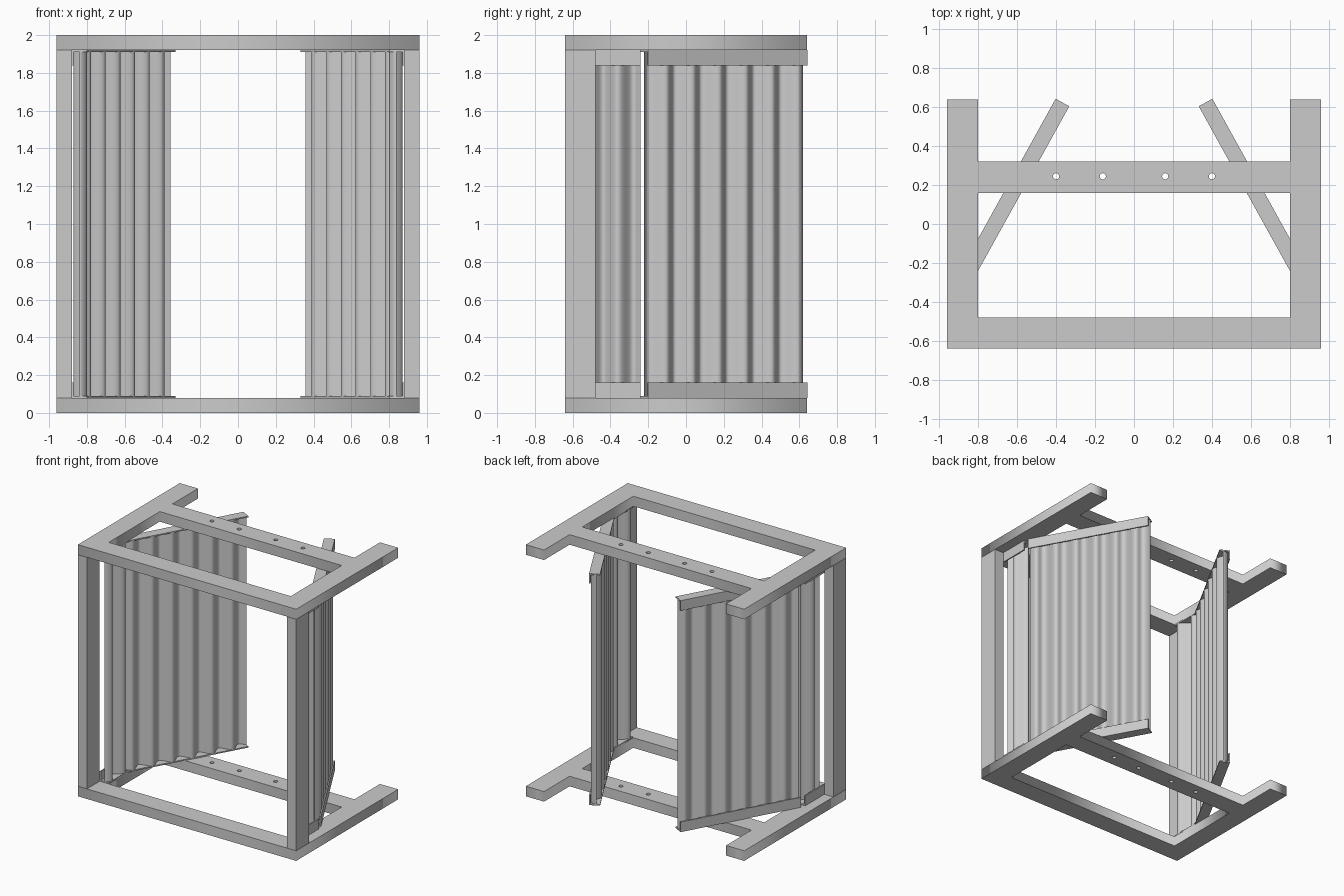
import bpy, bmesh
from math import sin, cos, pi, radians, hypot
from mathutils import Matrix

if "Cube" in bpy.data.objects:
    bpy.data.objects.remove(bpy.data.objects["Cube"])

WAVE, AMP, MID, THICK = 0.16, 0.033, 0.036, 0.006   # corrugation settings
PLATE = 0.01                                       # angle bar thickness
Z0, Z1 = 0.08, 1.92


def finish(name, bm, matrix=Matrix.Identity(4), smooth=False):
    bm.transform(matrix)
    bmesh.ops.recalc_face_normals(bm, faces=bm.faces)
    mesh = bpy.data.meshes.new(name)
    bm.to_mesh(mesh)
    bm.free()
    ob = bpy.data.objects.new(name, mesh)
    bpy.context.collection.objects.link(ob)
    if smooth:
        bpy.ops.object.select_all(action='DESELECT')
        ob.select_set(True)
        bpy.context.view_layer.objects.active = ob
        bpy.ops.object.shade_smooth_by_angle(angle=radians(40))
    return ob


def prism(name, outline, y0, y1, matrix):
    """Extrude an (x, z) outline along y."""
    bm = bmesh.new()
    face = bm.faces.new([bm.verts.new((x, y0, z)) for x, z in outline])
    ext = bmesh.ops.extrude_face_region(bm, geom=[face])
    verts = [g for g in ext['geom'] if isinstance(g, bmesh.types.BMVert)]
    bmesh.ops.translate(bm, verts=verts, vec=(0, y1 - y0, 0))
    return finish(name, bm, matrix)


def corrugated(name, length, matrix):
    """Thin wavy sheet running along y, bulging along x."""
    n = round(length / WAVE * 20)
    bm = bmesh.new()
    rings = []
    for i in range(n + 1):
        s = length * i / n
        k = 2 * pi / WAVE
        x, slope = MID - AMP * sin(k * s), -AMP * k * cos(k * s)
        h = hypot(1, slope)
        nx, ny = THICK / 2 / h, -slope * THICK / 2 / h
        if i in (0, n):
            ny = 0
        rings.append([bm.verts.new(p) for p in (
            (x + nx, s + ny, Z0 + PLATE), (x + nx, s + ny, Z1 - PLATE),
            (x - nx, s - ny, Z1 - PLATE), (x - nx, s - ny, Z0 + PLATE))])
    for a, b in zip(rings, rings[1:]):
        for j in range(4):
            bm.faces.new((a[j], a[(j + 1) % 4], b[(j + 1) % 4], b[j]))
    bm.faces.new(rings[0])
    bm.faces.new(rings[-1])
    return finish(name, bm, matrix, True)


def angle_bars(name, length, matrix):
    """L-section rails at the bottom and top, upright flange outside."""
    t, w = PLATE, 0.08
    ell = [(0, 0), (w, 0), (w, w), (w - t, w), (w - t, t), (0, t)]
    prism(name + "_bottom_rail", [(x, Z0 + z) for x, z in ell], 0, length, matrix)
    prism(name + "_top_rail", [(x, Z1 - z) for x, z in ell], 0, length, matrix)


def frame(name, z):
    """Flat frame cut from one plate, with an opening and pin holes."""
    loops = [
        [(-.96, -.64), (.96, -.64), (.96, .64), (.8, .64), (.8, .32),
         (-.8, .32), (-.8, .64), (-.96, .64)],
        [(-.8, -.48), (.8, -.48), (.8, .16), (-.8, .16)]]
    for hx in (-.4, -.16, .16, .4):
        loops.append([(hx + .016 * cos(a * pi / 8), .245 + .016 * sin(a * pi / 8))
                      for a in range(16)])
    cu = bpy.data.curves.new(name, 'CURVE')
    cu.dimensions = '2D'
    cu.fill_mode = 'BOTH'
    cu.extrude = 0.04
    for pts in loops:
        sp = cu.splines.new('POLY')
        sp.points.add(len(pts) - 1)
        for p, (x, y) in zip(sp.points, pts):
            p.co = (x, y, 0, 1)
        sp.use_cyclic_u = True
    ob = bpy.data.objects.new(name, cu)
    ob.location.z = z
    bpy.context.collection.objects.link(ob)
    bpy.ops.object.select_all(action='DESELECT')
    ob.select_set(True)
    bpy.context.view_layer.objects.active = ob
    bpy.ops.object.convert(target='MESH')


# Floor and roof frames
frame("bottom_frame", 0.04)
frame("top_frame", 1.96)

for side, m in (("right", 1), ("left", -1)):
    flip = Matrix.Diagonal((m, 1, 1, 1))
    # Front corner post
    prism(side + "_post", [(.88, Z0), (.96, Z0), (.96, Z1), (.88, Z1)],
          -.64, -.48, flip)
    # Short fixed wall section behind the post
    fixed = flip @ Matrix.Translation((.8, -.48, 0))
    corrugated(side + "_fixed_panel", .24, fixed)
    angle_bars(side + "_fixed", .24, fixed)
    # Long wall section swung inward about its inner front corner
    swung = flip @ Matrix.Translation((.8, -.24, 0)) @ Matrix.Rotation(radians(29), 4, 'Z')
    corrugated(side + "_swing_panel", .965, swung)
    angle_bars(side + "_swing", .965, swung)
